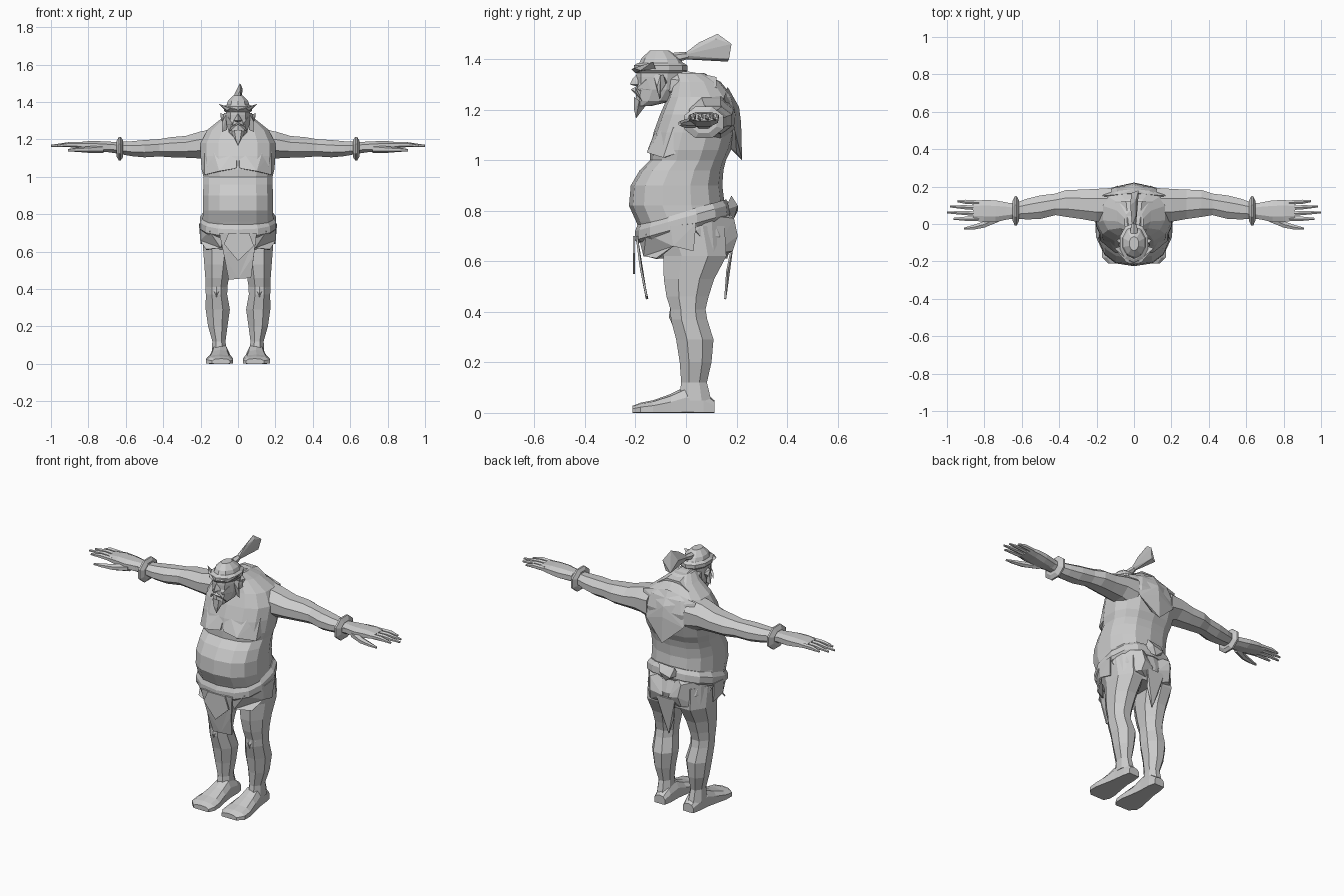
import bpy, bmesh, math
from mathutils import Vector

stone = bpy.data.materials.new("light_grey")
stone.diffuse_color = (0.6, 0.6, 0.6, 1)


def finish(name, bm, mirror=False, thick=0):
    bmesh.ops.recalc_face_normals(bm, faces=bm.faces)
    me = bpy.data.meshes.new(name)
    bm.to_mesh(me)
    bm.free()
    me.materials.append(stone)
    ob = bpy.data.objects.new(name, me)
    bpy.context.collection.objects.link(ob)
    if thick:
        mod = ob.modifiers.new("thickness", 'SOLIDIFY')
        mod.thickness = thick
        mod.offset = 0
    if mirror:
        mod = ob.modifiers.new("mirror", 'MIRROR')
        mod.use_mirror_merge = False
    return ob


def loft(name, axis, rows, n=10, mirror=False, power=1.0, tilt=0.0):
    """Rows are (position along axis, centre 1, centre 2, radius 1, radius 2)."""
    bm = bmesh.new()
    rings = []
    for p, c1, c2, r1, r2 in rows:
        ring = []
        for i in range(n):
            a = 2 * math.pi * (i + 0.5) / n
            c, s = math.cos(a), math.sin(a)
            u = c1 + r1 * math.copysign(abs(c) ** power, c)
            v = c2 + r2 * math.copysign(abs(s) ** power, s)
            co = {'x': (p, u, v), 'y': (u, p, v), 'z': (u, v, p + tilt * v)}[axis]
            ring.append(bm.verts.new((co[0], co[1], max(co[2], 0))))
        rings.append(ring)
    for a, b in zip(rings, rings[1:]):
        for i in range(n):
            j = (i + 1) % n
            bm.faces.new((a[i], a[j], b[j], b[i]))
    bm.faces.new(rings[0])
    bm.faces.new(rings[-1])
    return finish(name, bm, mirror)


def hull(name, pts, mirror=False):
    bm = bmesh.new()
    for p in pts:
        bm.verts.new(p)
    res = bmesh.ops.convex_hull(bm, input=bm.verts)
    junk = set(res["geom_interior"]) | set(res["geom_unused"])
    bmesh.ops.delete(bm, geom=[g for g in junk if isinstance(g, bmesh.types.BMVert)], context='VERTS')
    return finish(name, bm, mirror)


def plate(name, pts, mirror=False, thick=0.008):
    bm = bmesh.new()
    bm.faces.new([bm.verts.new(p) for p in pts])
    bmesh.ops.triangulate(bm, faces=bm.faces)
    return finish(name, bm, mirror, thick)


# Torso: z, front y, back y, half width
body = [(.61, -.11, .16, .15), (.70, -.17, .185, .185), (.76, -.195, .165, .19),
        (.82, -.222, .15, .187), (.90, -.215, .14, .187), (.96, -.18, .145, .185),
        (1.00, -.14, .155, .185), (1.04, -.14, .175, .195), (1.11, -.125, .195, .20),
        (1.18, -.10, .205, .20), (1.25, -.07, .185, .165), (1.31, -.05, .135, .09),
        (1.345, -.05, .07, .05)]
loft("torso", 'z', [(z, 0, (f + b) / 2, w * 1.02, (b - f) / 2 * 1.02) for z, f, b, w in body],
     n=14, power=.8)
hull("chest_muscle", [(.0, -.12, 1.06), (.01, -.15, 1.045), (.10, -.155, 1.03), (.18, -.09, 1.01),
                      (.195, 0, 1.04), (.18, -.05, 1.13), (0, -.10, 1.17), (.10, -.03, 1.02),
                      (.15, -.05, 1.20)], True)
hull("back_shell", [(0, .222, 1.0), (.03, .20, 1.03), (-.03, .20, 1.03), (.12, .195, 1.11),
                    (-.12, .195, 1.11), (0, .218, 1.15), (0, .21, 1.21), (.17, .15, 1.25),
                    (-.17, .15, 1.25), (0, .165, 1.29), (0, .12, 1.1)])
loft("neck", 'y', [(.12, 0, 1.26, .11, .075), (.02, 0, 1.285, .085, .07),
                   (-.08, 0, 1.30, .055, .06)], n=8)

# Arms, cuffs, hands
loft("arm", 'x', [(.12, .10, 1.165, .10, .10), (.20, .10, 1.17, .095, .078),
                  (.28, .105, 1.16, .085, .063), (.36, .11, 1.158, .078, .058),
                  (.42, .105, 1.155, .062, .05), (.50, .09, 1.15, .068, .05),
                  (.57, .08, 1.15, .06, .043), (.64, .07, 1.155, .045, .034),
                  (.70, .068, 1.16, .05, .03)], n=8, mirror=True)
loft("wrist_cuff", 'x', [(.615, .07, 1.15, .06, .05), (.627, .07, 1.15, .085, .068),
                         (.637, .07, 1.15, .085, .068), (.65, .07, 1.15, .055, .045)],
     n=8, mirror=True)
loft("palm", 'x', [(.66, .07, 1.158, .044, .03), (.74, .068, 1.162, .062, .03),
                   (.80, .07, 1.168, .062, .024), (.86, .07, 1.17, .056, .015)],
     n=8, mirror=True, power=.8)
for k, (y0, y1, tip) in enumerate([(.115, .122, .945), (.085, .094, .985),
                                   (.055, .062, 1.0), (.028, .028, .965)]):
    loft("finger_%d" % (k + 1), 'x', [(.83, y0, 1.17, .013, .015), (.90, (y0 + y1) / 2, 1.172, .013, .014),
                                      (tip, y1, 1.165, .006, .006)], n=6, mirror=True)
loft("thumb", 'x', [(.72, .035, 1.15, .025, .022), (.80, -.002, 1.145, .02, .017),
                    (.86, -.018, 1.145, .014, .012), (.91, -.024, 1.142, .006, .006)],
     n=6, mirror=True)

# Legs and feet
loft("leg", 'z', [(.74, .10, .005, .095, .16), (.62, .104, .035, .09, .135),
                  (.53, .108, .012, .078, .108), (.46, .112, .006, .068, .09),
                  (.41, .115, .008, .063, .075), (.37, .115, .012, .062, .078),
                  (.29, .108, .035, .07, .08), (.20, .108, .038, .056, .068),
                  (.12, .102, .032, .038, .055), (.05, .10, .035, .045, .07)],
     n=8, mirror=True)
hull("kneecap", [(.08, -.05, .40), (.15, -.05, .40), (.115, -.068, .38), (.115, -.06, .43),
                 (.115, -.05, .34), (.115, 0, .39)], True)
feet = [(.112, .092, .035, .05), (.07, .092, .045, .085), (.0, .095, .05, .105),
        (-.06, .097, .06, .075), (-.13, .098, .075, .05), (-.18, .098, .075, .04),
        (-.212, .09, .05, .028)]
loft("foot", 'y', [(y, x, h * .3, w, h * .7) for y, x, w, h in feet], n=10, mirror=True, power=.8)

# Waist sash and hanging cloth
loft("sash", 'z', [(.725, 0, -.01, .195, .18), (.74, 0, -.012, .207, .19), (.775, 0, -.014, .207, .188),
                   (.80, 0, -.016, .19, .175)], n=14, power=.8, tilt=.28)
hull("sash_knot", [(.05, .15, .80), (-.06, .15, .80), (.05, .18, .86), (-.05, .175, .85),
                   (.03, .205, .82), (-.04, .205, .80), (0, .19, .77)])
hull("seat_cloth", [(.03, .14, .80), (.17, .10, .78), (.195, .04, .72), (.17, .11, .63),
                    (.10, .185, .64), (.09, .205, .70), (.02, .19, .68), (.03, .15, .62),
                    (.10, .19, .77), (.1, .02, .66)], True)
plate("hip_cloth", [(.07, -.185, .70), (.15, -.155, .71), (.20, -.06, .74), (.205, .04, .75),
                    (.195, .03, .64), (.198, -.05, .66), (.17, -.115, .61), (.09, -.165, .62)], True)
plate("apron", [(-.10, -.195, .70), (.10, -.195, .70), (.085, -.18, .58), (.07, -.156, .46),
                (.0, -.156, .455), (-.05, -.153, .45), (-.075, -.18, .58)])
plate("apron_overlay", [(-.05, -.205, .70), (.06, -.205, .70), (.085, -.205, .63),
                        (.0, -.205, .55), (-.075, -.205, .64)])
plate("rear_flap", [(-.06, .185, .67), (.06, .185, .67), (.04, .162, .56), (.0, .155, .45),
                    (-.035, .162, .55)])

# Head
loft("head", 'z', [(1.215, 0, -.165, .028, .03), (1.235, 0, -.125, .05, .075),
                   (1.28, 0, -.105, .065, .09), (1.33, 0, -.103, .068, .094),
                   (1.37, 0, -.098, .069, .095), (1.405, 0, -.10, .057, .075),
                   (1.434, 0, -.105, .026, .038)], n=10)
loft("headband", 'z', [(1.345, 0, -.10, .07, .097), (1.355, 0, -.10, .08, .106),
                       (1.375, 0, -.10, .08, .106), (1.385, 0, -.10, .065, .09)], n=10)
hull("brow", [(.005, -.20, 1.345), (.005, -.215, 1.36), (.06, -.18, 1.355), (.07, -.16, 1.37),
              (.105, -.13, 1.39), (.075, -.12, 1.36), (.04, -.205, 1.365)], True)
hull("nose", [(0, -.19, 1.345), (.022, -.19, 1.30), (-.022, -.19, 1.30), (0, -.222, 1.30),
              (0, -.21, 1.325), (0, -.19, 1.29)])
hull("cheek", [(.02, -.185, 1.31), (.055, -.155, 1.32), (.06, -.14, 1.28), (.03, -.195, 1.285),
               (.03, -.16, 1.25)], True)
hull("moustache", [(.0, -.20, 1.29), (.0, -.218, 1.28), (.035, -.20, 1.27), (.055, -.175, 1.235),
                   (.02, -.19, 1.265)], True)
hull("beard", [(.035, -.185, 1.235), (-.035, -.185, 1.235), (.02, -.205, 1.25), (-.02, -.205, 1.25),
               (.012, -.205, 1.20), (-.012, -.205, 1.20), (0, -.198, 1.165), (0, -.16, 1.215)])
hull("ear", [(.06, -.11, 1.33), (.095, -.09, 1.34), (.09, -.08, 1.30), (.06, -.10, 1.27),
             (.065, -.075, 1.31)], True)
hull("side_lock", [(.06, -.13, 1.34), (.075, -.10, 1.34), (.085, -.115, 1.29), (.085, -.105, 1.24),
                   (.06, -.10, 1.25)], True)

# Tied hair
loft("hair_tie", 'y', [(-.05, 0, 1.405, .022, .02), (-.02, 0, 1.41, .02, .018),
                       (.01, 0, 1.415, .012, .014)], n=6)
hull("ponytail", [(0, -.02, 1.40), (.01, -.015, 1.415), (-.01, -.015, 1.415), (.012, .05, 1.465),
                  (-.012, .06, 1.41), (.022, .12, 1.48), (-.02, .10, 1.44), (.01, .125, 1.50),
                  (.025, .18, 1.46), (-.015, .165, 1.39), (.012, .17, 1.40)])
